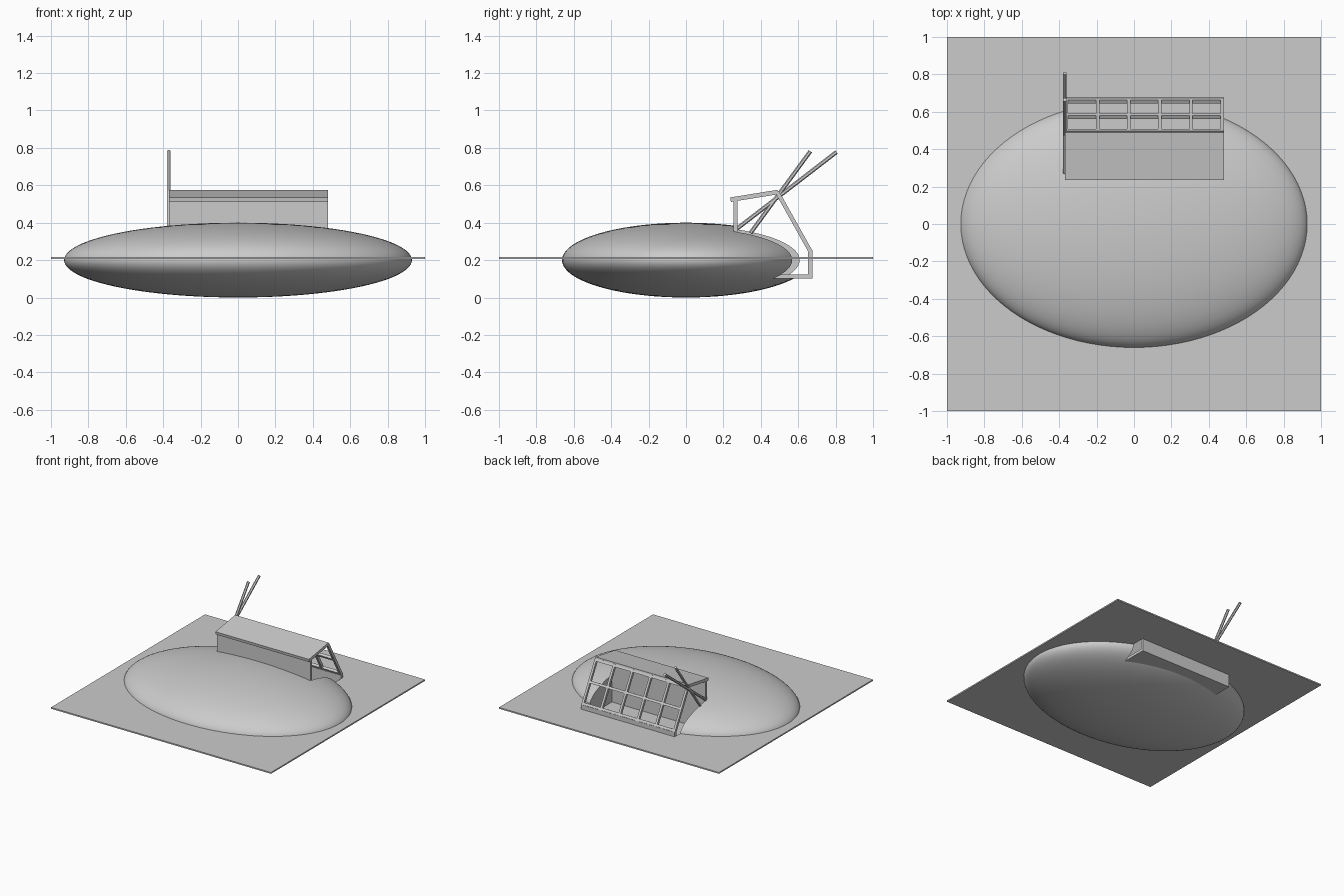
import bpy, bmesh
from mathutils import Vector

cube = bpy.data.objects.get("Cube")
if cube:
    bpy.data.objects.remove(cube)

grey = bpy.data.materials.new("light grey")
grey.use_nodes = True
grey.diffuse_color = (0.6, 0.6, 0.6, 1)
grey.node_tree.nodes["Principled BSDF"].inputs["Base Color"].default_value = (0.6, 0.6, 0.6, 1)

X0, X1 = -0.37, 0.48          # ends of the house


def finish(bm, name):
    bmesh.ops.recalc_face_normals(bm, faces=bm.faces)
    mesh = bpy.data.meshes.new(name)
    bm.to_mesh(mesh)
    bm.free()
    mesh.materials.append(grey)
    obj = bpy.data.objects.new(name, mesh)
    bpy.context.collection.objects.link(obj)
    return obj


def prism(name, profile, x0=X0, x1=X1):
    """Extrude a (y, z) outline along x."""
    bm = bmesh.new()
    face = bm.faces.new([bm.verts.new((x0, y, z)) for y, z in profile])
    out = bmesh.ops.extrude_face_region(bm, geom=[face])
    verts = [v for v in out["geom"] if isinstance(v, bmesh.types.BMVert)]
    bmesh.ops.translate(bm, verts=verts, vec=(x1 - x0, 0, 0))
    return finish(bm, name)


def slab(p, q, w):
    """Outline of a strip of thickness w centred on the line p-q."""
    p, q = Vector(p), Vector(q)
    d = (q - p).normalized() * w / 2
    n = Vector((-d.y, d.x))
    return [p - n, q - n, q + n, p + n]


def rect(y0, y1, z0, z1):
    return [(y0, z0), (y1, z0), (y1, z1), (y0, z1)]


def rod(name, a, b, r):
    a, b = Vector(a), Vector(b)
    bm = bmesh.new()
    bmesh.ops.create_cone(bm, cap_ends=True, segments=6, radius1=r, radius2=r, depth=(b - a).length)
    obj = finish(bm, name)
    obj.rotation_euler = (b - a).to_track_quat('Z', 'Y').to_euler()
    obj.location = (a + b) / 2
    return obj


# Earth mound and ground sheet
bm = bmesh.new()
bmesh.ops.create_uvsphere(bm, u_segments=96, v_segments=48, radius=1)
bmesh.ops.scale(bm, verts=bm.verts, vec=(0.93, 0.663, 0.2))
bmesh.ops.translate(bm, verts=bm.verts, vec=(0, 0, 0.2))
mound = finish(bm, "mound")
ground = prism("ground", rect(-1, 1, 0.206, 0.217), -1, 1)

# Hollow out the room from both
cutter = prism("room_cutter", [(0.264, 0.112), (0.662, 0.112), (0.662, 0.25), (0.49, 0.56), (0.264, 0.52)])
cutter.hide_render = True
for obj in (mound, ground):
    mod = obj.modifiers.new("room", 'BOOLEAN')
    mod.operation = 'DIFFERENCE'
    mod.solver = 'EXACT'
    mod.object = cutter
    bpy.context.view_layer.objects.active = obj
    bpy.ops.object.modifier_apply(modifier=mod.name)
bpy.data.objects.remove(cutter)
bpy.ops.object.select_all(action='DESELECT')
mound.select_set(True)
bpy.context.view_layer.objects.active = mound
bpy.ops.object.shade_smooth_by_angle(angle=0.6)
mound.select_set(False)

# House shell
prism("roof", slab((0.238, 0.523), (0.492, 0.564), 0.024))
prism("front_wall", rect(0.253, 0.276, 0.102, 0.52))
prism("floor", rect(0.253, 0.675, 0.102, 0.124))
prism("rear_sill_wall", [(0.653, 0.102), (0.675, 0.102), (0.675, 0.255), (0.653, 0.243)])

# Sloping window frame: rails across, mullions down
top, low = Vector((0.488, 0.563)), Vector((0.664, 0.249))
run = (low - top).normalized()
for name, t in (("top_rail", 0.03), ("middle_rail", 0.5), ("bottom_rail", 0.97)):
    c = top.lerp(low, t)
    prism(name, slab(c - run * 0.01, c + run * 0.01, 0.022))
PANES, W = 5, 0.018
for i in range(PANES + 1):
    x = X0 + (X1 - X0 - W) * i / PANES
    prism(f"mullion_{i + 1}", slab(top, low, 0.022), x, x + W)

# Two crossing poles at the end of the house
rod("low_pole", (X0, 0.275, 0.37), (X0, 0.805, 0.778), 0.011)
rod("steep_pole", (X0, 0.345, 0.345), (X0, 0.665, 0.782), 0.011)
